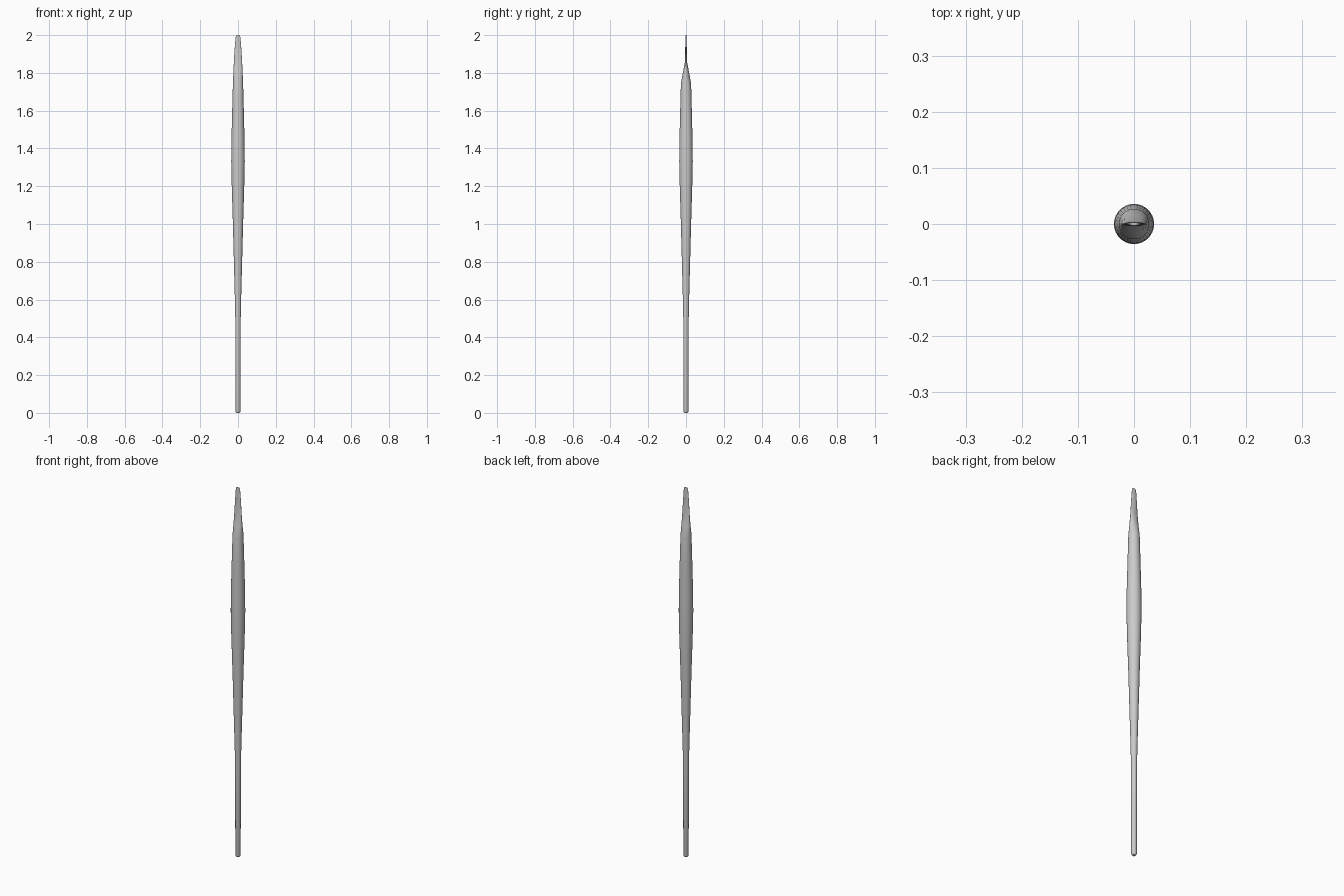
import bpy, bmesh, math

if "Cube" in bpy.data.objects:
    bpy.data.objects.remove(bpy.data.objects["Cube"])

SIDES = 32

# height, half width (x), half thickness (y)
SECTIONS = [
    # rounded foot of the handle
    (0.000, 0.008, 0.008), (0.003, 0.011, 0.011), (0.010, 0.0133, 0.0133),
    # slim grip
    (0.48, 0.014, 0.014),
    # swelling body
    (0.60, 0.0165, 0.0165), (0.80, 0.0218, 0.0218), (1.00, 0.027, 0.027),
    (1.20, 0.033, 0.033), (1.33, 0.0358, 0.0358), (1.45, 0.0345, 0.0345),
    (1.60, 0.0308, 0.0308), (1.745, 0.027, 0.027),
    # flattened blade
    (1.80, 0.0245, 0.0165), (1.865, 0.0215, 0.0045), (1.93, 0.0175, 0.004),
    (1.98, 0.0135, 0.0038), (1.994, 0.0115, 0.0035), (2.0, 0.008, 0.0025),
]


def loft(name, sections):
    bm = bmesh.new()
    rings = []
    for z, rx, ry in sections:
        rings.append([bm.verts.new((rx * math.cos(a), ry * math.sin(a), z))
                      for a in (2 * math.pi * i / SIDES for i in range(SIDES))])
    for low, high in zip(rings, rings[1:]):
        for i in range(SIDES):
            j = (i + 1) % SIDES
            bm.faces.new((low[i], low[j], high[j], high[i]))
    bm.faces.new(rings[0][::-1])
    bm.faces.new(rings[-1])
    mesh = bpy.data.meshes.new(name)
    bm.to_mesh(mesh)
    bm.free()
    obj = bpy.data.objects.new(name, mesh)
    bpy.context.collection.objects.link(obj)
    return obj


# One continuous tapered tool with a flat tip
tool = loft("flat_tipped_handle", SECTIONS)
bpy.context.view_layer.objects.active = tool
tool.select_set(True)
bpy.ops.object.shade_smooth_by_angle(angle=math.radians(30))
